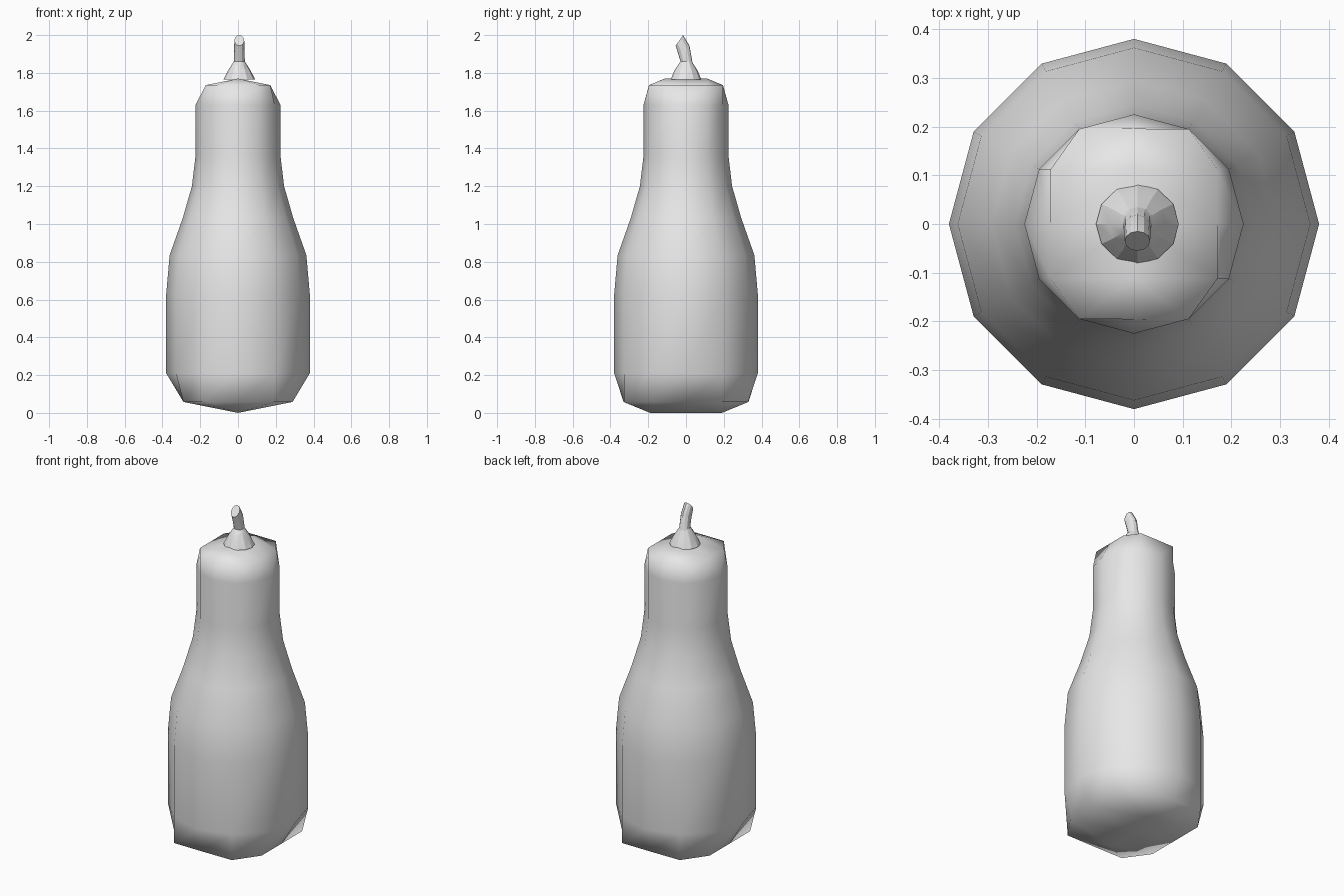
import bpy, bmesh, math

cube = bpy.data.objects.get("Cube")
if cube:
    bpy.data.objects.remove(cube, do_unlink=True)

SIDES = 12
grey = bpy.data.materials.new("plain grey")
grey.use_nodes = True
grey.diffuse_color = (0.8, 0.8, 0.8, 1)
grey.node_tree.nodes["Principled BSDF"].inputs["Base Color"].default_value = (0.8, 0.8, 0.8, 1)


def circle(r):
    steps = [2 * math.pi * i / SIDES for i in range(SIDES)]
    return [(r * math.cos(a), r * math.sin(a)) for a in steps]


def clamp(v, limit):
    return max(-limit, min(limit, v))


def add_ring(bm, points):
    return [bm.verts.new(p) for p in points]


def bridge(bm, a, b):
    for i in range(SIDES):
        j = (i + 1) % SIDES
        bm.faces.new((a[i], a[j], b[j], b[i]))


def finish(bm, name):
    bmesh.ops.recalc_face_normals(bm, faces=bm.faces[:])
    mesh = bpy.data.meshes.new(name)
    bm.to_mesh(mesh)
    bm.free()
    mesh.materials.append(grey)
    obj = bpy.data.objects.new(name, mesh)
    bpy.context.collection.objects.link(obj)
    bpy.ops.object.select_all(action="DESELECT")
    obj.select_set(True)
    bpy.context.view_layer.objects.active = obj
    return obj


def grid_cap(bm, ring, r, z):
    """Close a ring with a two by four grid whose middle row is a level ridge."""
    front, mid, back = [bm.verts.new((0, s * r * 0.5, z)) for s in (-1, 0, 1)]
    ridge = [ring[3], back, mid, front, ring[9]]
    right = [ring[i] for i in (2, 1, 0, 11, 10)]
    left = [ring[i] for i in (4, 5, 6, 7, 8)]
    for side in (right, left):
        for i in range(4):
            bm.faces.new((ridge[i], ridge[i + 1], side[i + 1], side[i]))


def squared(r, z):
    return [(clamp(x, r * 0.76), clamp(y, r * 0.87), z) for x, y in circle(r)]


# Gourd body: bulb, shoulder and neck with squared-off ends
bm = bmesh.new()
profile = [(0.38, 0.21), (0.38, 0.63), (0.362, 0.835), (0.293, 1.03),
           (0.244, 1.2), (0.225, 1.36), (0.225, 1.63)]
rings = [add_ring(bm, squared(0.38, 0.058))]
rings += [add_ring(bm, [(x, y, z) for x, y in circle(r)]) for r, z in profile]
rings.append(add_ring(bm, squared(0.225, 1.735)))
for a, b in zip(rings, rings[1:]):
    bridge(bm, a, b)
grid_cap(bm, rings[0], 0.38, 0.0)
grid_cap(bm, rings[-1], 0.225, 1.77)
finish(bm, "gourd_body")
bpy.ops.object.shade_smooth()

# Stem: flared collar, then a stalk bending forward to a slanted cut
bm = bmesh.new()
# radius across, radius deep, centre y, centre z, rise from front to back
sections = [(0.085, 0.082, 0, 1.764, 0), (0.058, 0.06, 0, 1.815, 0),
            (0.036, 0.037, 0, 1.85, 0), (0.029, 0.031, 0.002, 1.86, 0),
            (0.028, 0.031, -0.012, 1.925, 0.018),
            (0.026, 0.02, -0.035, 1.972, 0.028)]
rings = []
for rx, ry, cy, cz, rise in sections:
    rings.append(add_ring(bm, [(0.007 + x * rx, cy + y * ry, cz + y * rise)
                               for x, y in circle(1)]))
for a, b in zip(rings, rings[1:]):
    bridge(bm, a, b)
bm.faces.new(rings[0])
bm.faces.new(rings[-1])
finish(bm, "stem")
bpy.ops.object.shade_smooth_by_angle(angle=math.radians(25))
